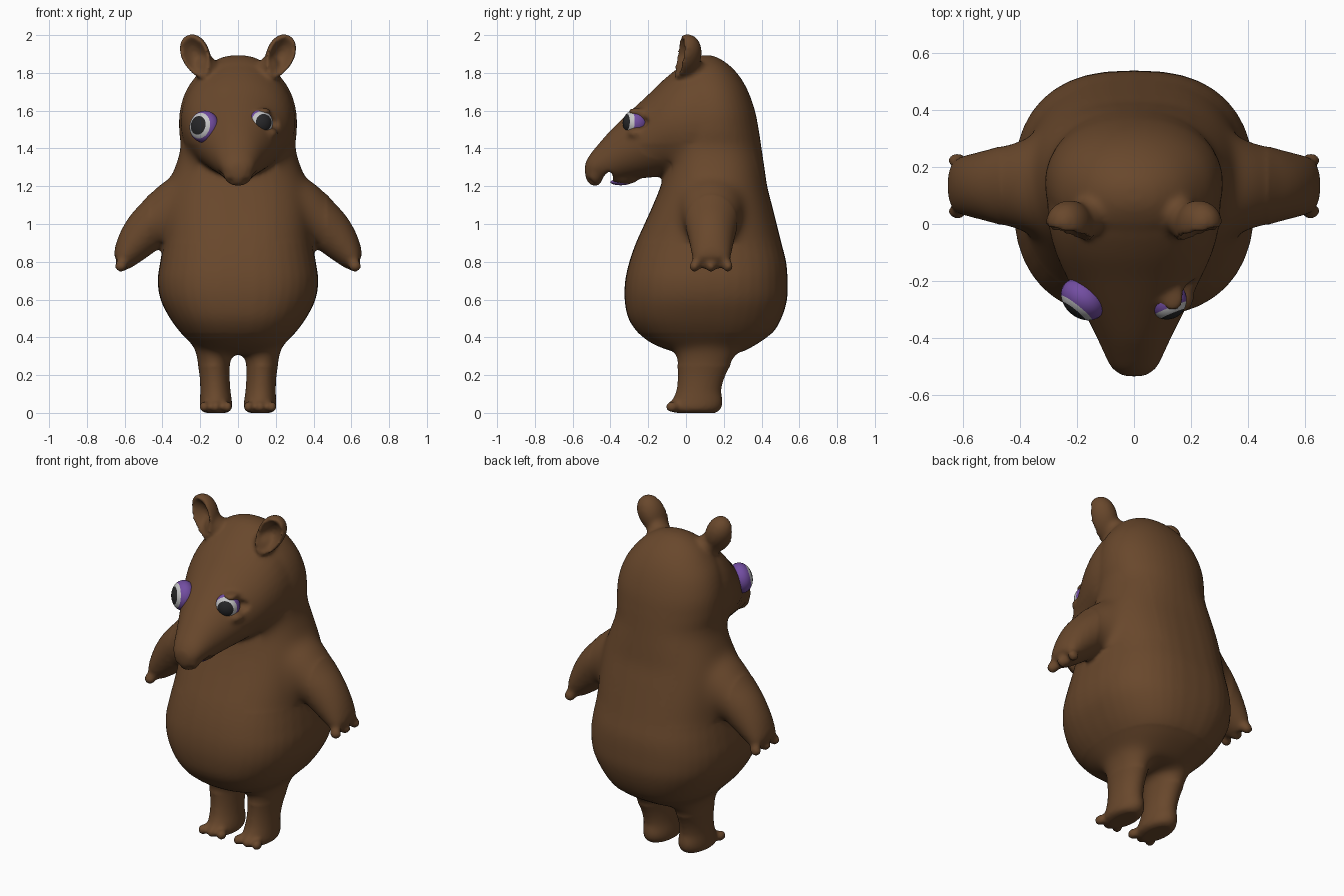
import bpy, bmesh, math
from mathutils import Euler, Matrix, Vector

cube = bpy.data.objects.get("Cube")
if cube:
    bpy.data.objects.remove(cube, do_unlink=True)


def material(name, rgb):
    m = bpy.data.materials.new(name)
    m.use_nodes = True
    m.diffuse_color = (*rgb, 1)
    bsdf = next(n for n in m.node_tree.nodes if n.type == "BSDF_PRINCIPLED")
    bsdf.inputs["Base Color"].default_value = (*rgb, 1)
    bsdf.inputs["Roughness"].default_value = 0.8
    return m


brown = material("brown fur", (0.14, 0.064, 0.025))
purple = material("purple", (0.17, 0.075, 0.36))
white = material("eye white", (0.55, 0.55, 0.56))
black = material("pupil black", (0.02, 0.02, 0.022))


def make_object(name, bm, mats):
    bmesh.ops.recalc_face_normals(bm, faces=bm.faces)
    mesh = bpy.data.meshes.new(name)
    bm.to_mesh(mesh)
    bm.free()
    for m in mats:
        mesh.materials.append(m)
    mesh.shade_smooth()
    ob = bpy.data.objects.new(name, mesh)
    bpy.context.collection.objects.link(ob)
    return ob


def smooth_rows(rows, steps=4):
    """Catmull-Rom interpolation of section rows."""
    out = []
    for i in range(len(rows) - 1):
        a, b, c, d = (rows[min(max(i + k, 0), len(rows) - 1)] for k in (-1, 0, 1, 2))
        for s in range(steps):
            t = s / steps
            out.append([0.5 * (2 * q + (r - p) * t + (2 * p - 5 * q + 4 * r - u) * t * t
                               + (3 * q - p - 3 * r + u) * t ** 3)
                        for p, q, r, u in zip(a, b, c, d)])
    return out + [rows[-1]]


def loft(bm, rows, place, power=lambda row: 2.0, n=40):
    """Closed skin through rounded sections; place(row, c, s) gives a point."""
    rings = []
    for row in smooth_rows(rows):
        ring = []
        for k in range(n):
            a = math.tau * k / n
            c, s = (math.copysign(abs(f) ** (2 / power(row)), f)
                    for f in (math.cos(a), math.sin(a)))
            ring.append(bm.verts.new(place(row, c, s)))
        rings.append(ring)
    for lo, hi in zip(rings, rings[1:]):
        for k in range(n):
            bm.faces.new((lo[k], lo[(k + 1) % n], hi[(k + 1) % n], hi[k]))
    bm.faces.new(rings[0])
    bm.faces.new(rings[-1])


def ball(bm, centre, size, rot=None):
    mat = Matrix.LocRotScale(Vector(centre), rot, Vector(size))
    return bmesh.ops.create_uvsphere(bm, u_segments=32, v_segments=24, radius=1, matrix=mat)["verts"]


body = bmesh.new()

# Torso and back of the head: height, front y, back y, half width
torso = [(.315, -.04, .29, .19), (.36, -.17, .37, .24), (.42, -.25, .455, .30),
         (.5, -.305, .505, .36), (.6, -.325, .535, .41), (.7, -.322, .538, .425),
         (.8, -.30, .53, .412), (.9, -.265, .505, .395), (1.0, -.22, .48, .39),
         (1.1, -.175, .455, .385), (1.2, -.135, .43, .37), (1.3, -.11, .415, .335),
         (1.4, -.11, .40, .305), (1.5, -.10, .385, .312), (1.6, -.09, .365, .308),
         (1.7, -.08, .33, .278), (1.78, -.06, .285, .225), (1.84, -.02, .23, .165),
         (1.88, .04, .17, .09), (1.893, .08, .13, .03)]
loft(body, torso, lambda r, c, s: (r[3] * c, (r[1] + r[2]) / 2 + (r[2] - r[1]) / 2 * s, r[0]),
     lambda r: 2.15 + .4 * min(max((1.5 - r[0]) / .5, 0), 1))

# Face and snout: y, top, bottom, half width
snout = [(.12, 1.88, 1.2, .305), (0, 1.85, 1.22, .30), (-.1, 1.78, 1.25, .275),
         (-.2, 1.685, 1.245, .23), (-.3, 1.592, 1.235, .18), (-.4, 1.495, 1.225, .13),
         (-.47, 1.415, 1.23, .098), (-.51, 1.365, 1.235, .075), (-.535, 1.32, 1.26, .035)]
loft(body, snout, lambda r, c, s: (r[3] * c, r[0], (r[1] + r[2]) / 2 + (r[1] - r[2]) / 2 * s))
ball(body, (0, -.482, 1.268), (.08, .052, .068))
ball(body, (0, -.33, 1.25), (.07, .085, .042))

# Eyelids around the sunken left eye
ball(body, (.135, -.255, 1.595), (.042, .055, .02))
ball(body, (.165, -.258, 1.48), (.048, .055, .028))

arm = [(.1, 1.11, .22, .24), (.28, 1.08, .185, .19), (.43, 1.012, .128, .148),
       (.505, .947, .114, .127), (.565, .88, .094, .112), (.608, .822, .068, .1),
       (.626, .792, .045, .088)]
leg = [(.5, .13, .1, .12, .19), (.38, .128, .11, .105, .185), (.3, .13, .105, .09, .158),
       (.2, .124, .083, .08, .127), (.12, .12, .068, .08, .119), (.06, .117, .06, .085, .135),
       (.02, .117, .05, .084, .135), (0, .117, .05, .06, .11)]

for side in (1, -1):
    # Arms with stubby fingers
    loft(body, arm, lambda r, c, s: (side * (r[0] + .64 * r[2] * c), .135 + r[3] * s,
                                     r[1] + .77 * r[2] * c))
    for y in (.045, .132, .222):
        ball(body, (side * .62, y, .776), (.034, .028, .032))
    # Legs with toes
    loft(body, leg, lambda r, c, s: (side * (r[1] + r[3] * c), r[2] + r[4] * s, r[0]))
    for x in (.055, .117, .18):
        ball(body, (side * x, -.075, .032), (.026, .035, .03))
    # Cupped ears, narrow at the root and turned slightly outward
    verts = ball(body, (0, 0, 0), (1, 1, 1))
    turn = Euler((0, side * math.radians(25), side * math.radians(12)))
    place = Matrix.LocRotScale(Vector((side * .22, -.008, 1.886)), turn,
                               Vector((.075, .09, .125)))
    for v in verts:
        rho = math.hypot(v.co.x, v.co.z)
        if v.co.y < 0 and rho < .9:
            v.co.y = .8 * (1 - (rho / .9) ** 2) - .4
        v.co.y += .12 * v.co.z
        v.co.x *= 1 + .18 * v.co.z
        v.co = place @ v.co
    ball(body, (side * .165, .025, 1.82), (.06, .07, .07))

skin = make_object("body", body, [brown])

# Mouth notch, nostrils and the left eye socket are carved out
cut = bmesh.new()
ball(cut, (0, -.423, 1.215), (.3, .028, .07), Matrix.Rotation(math.radians(-22), 3, "X"))
ball(cut, (.205, -.245, 1.54), (.055, .05, .035))
for side in (1, -1):
    ball(cut, (side * .042, -.53, 1.225), (.02, .045, .018))
cutter = make_object("carving_cutter", cut, [brown])
cutter.hide_render = True


def remesh(size):
    mod = skin.modifiers.new("Fuse", "REMESH")
    mod.mode = "VOXEL"
    mod.voxel_size = size
    mod.use_smooth_shade = True


remesh(.012)
carve = skin.modifiers.new("Carve", "BOOLEAN")
carve.operation = "DIFFERENCE"
carve.object = cutter
remesh(.011)
relax = skin.modifiers.new("Relax", "SMOOTH")
relax.factor = .5
relax.iterations = 6

# Bake the fused skin and drop the helper
graph = bpy.context.evaluated_depsgraph_get()
baked = bpy.data.meshes.new_from_object(skin.evaluated_get(graph))
skin.modifiers.clear()
bpy.data.objects.remove(cutter, do_unlink=True)

# Blend the shoulders and hips softly into the torso
bm = bmesh.new()
bm.from_mesh(baked)
soft = [v for v in bm.verts
        if (.9 < v.co.z < 1.42 and .2 < abs(v.co.x) < .47) or .25 < v.co.z < .42]
for _ in range(50):
    bmesh.ops.smooth_vert(bm, verts=soft, factor=.5,
                          use_axis_x=True, use_axis_y=True, use_axis_z=True)
bm.to_mesh(baked)
bm.free()
skin.data = baked
baked.materials.clear()
baked.materials.append(brown)
baked.polygons.foreach_set("material_index", [0] * len(baked.polygons))
baked.shade_smooth()


# Eyes: purple ball, white ring and black pupil by distance from the axis
def eye(name, centre, axis, radius, depth, ring, pupil):
    bm = bmesh.new()
    bmesh.ops.create_uvsphere(bm, u_segments=32, v_segments=40, radius=1)
    for f in bm.faces:
        h = f.calc_center_median().z
        f.material_index = 2 if h > pupil else 1 if h > ring else 0
    rot = Vector(axis).to_track_quat("Z", "Y")
    bm.transform(Matrix.LocRotScale(Vector(centre), rot, Vector((radius, radius, depth))))
    make_object(name, bm, [purple, white, black])


eye("right_eye", (-.178, -.264, 1.515), (-.62, -.78, .14), .085, .066, .6, .83)
eye("left_eye", (.116, -.266, 1.535), (.38, -.92, .05), .069, .069, .46, .76)

# Tongue under the jaw
tongue = bmesh.new()
ball(tongue, (0, -.345, 1.222), (.04, .055, .017))
make_object("tongue", tongue, [purple])
